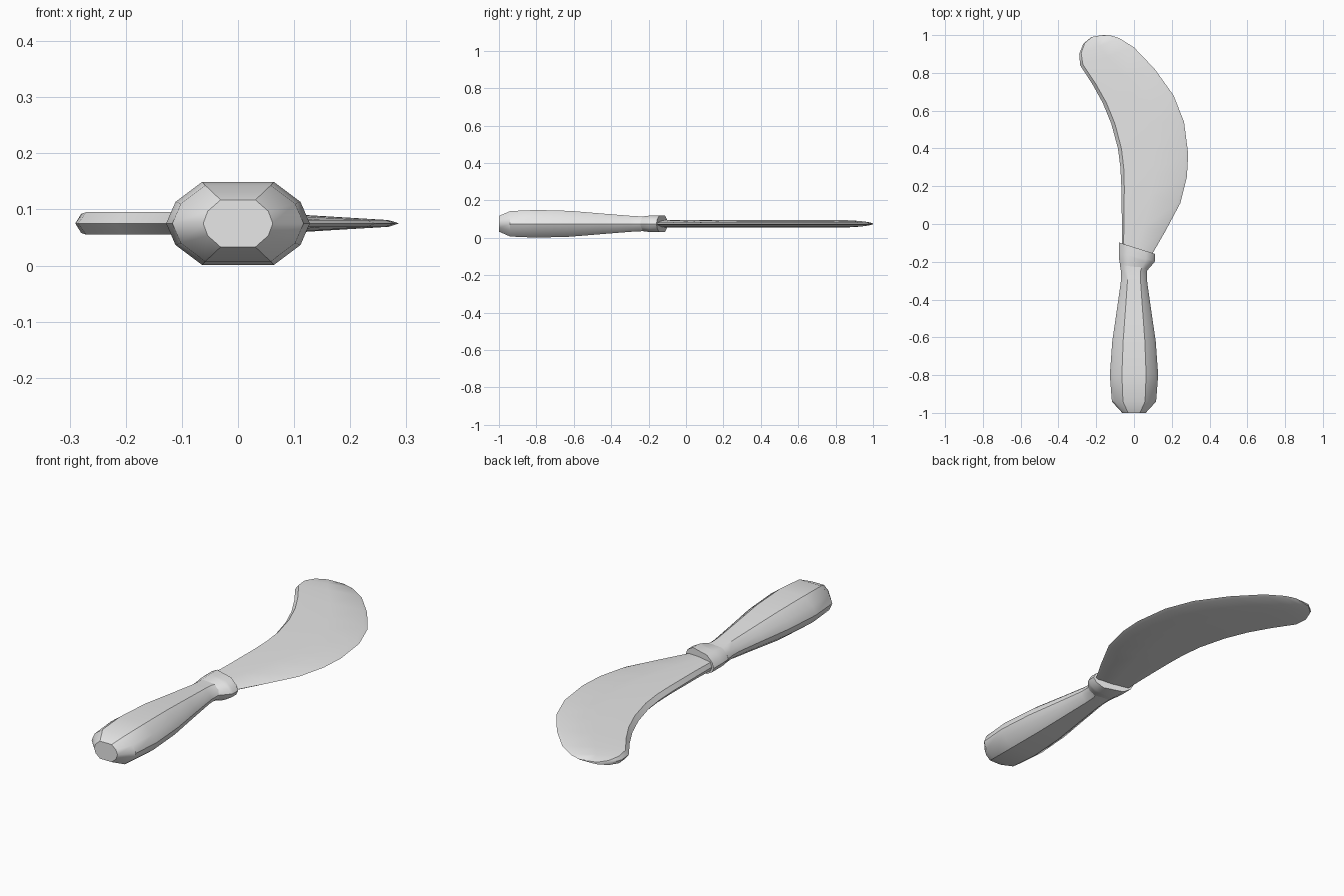
import bpy, bmesh, math
from mathutils import Vector

cube = bpy.data.objects.get("Cube")
if cube:
    bpy.data.objects.remove(cube, do_unlink=True)

MID_Z = 0.075

grey = bpy.data.materials.new("light grey")
grey.use_nodes = True
colour = (0.8, 0.8, 0.8, 1)
grey.diffuse_color = colour
grey.node_tree.nodes["Principled BSDF"].inputs["Base Color"].default_value = colour


def loft(name, rings, angle):
    """Skin a list of equal-length closed rings and cap both ends."""
    bm = bmesh.new()
    loops = [[bm.verts.new(p) for p in ring] for ring in rings]
    n = len(loops[0])
    for a, b in zip(loops, loops[1:]):
        for i in range(n):
            j = (i + 1) % n
            bm.faces.new((a[i], a[j], b[j], b[i]))
    bm.faces.new(loops[0])
    bm.faces.new(loops[-1])
    bmesh.ops.recalc_face_normals(bm, faces=bm.faces)
    mesh = bpy.data.meshes.new(name)
    bm.to_mesh(mesh)
    bm.free()
    mesh.materials.append(grey)
    obj = bpy.data.objects.new(name, mesh)
    bpy.context.collection.objects.link(obj)
    bpy.ops.object.select_all(action='DESELECT')
    obj.select_set(True)
    bpy.context.view_layer.objects.active = obj
    bpy.ops.object.shade_smooth_by_angle(angle=math.radians(angle))
    return obj


# Ten-sided grip section, as fractions of half width and half height
quarter = [(1, 0), (0.87, 0.52), (0.5, 1)]
upper = quarter + [(-x, z) for x, z in reversed(quarter)]
section = upper + [(x, -z) for x, z in reversed(upper[1:-1])]


def grip_ring(y, x_mid, half_w, half_h, slope=0):
    """One grip section; slope slants it across the width."""
    return [(x_mid + x * half_w, y + slope * x, MID_Z + z * half_h) for x, z in section]


# Handle: chamfered butt, swelling grip, narrow neck
handle = [
    (-1.0, 0, 0.062, 0.042), (-0.94, 0, 0.117, 0.068), (-0.8, 0, 0.128, 0.074),
    (-0.62, 0, 0.115, 0.069), (-0.45, 0, 0.09, 0.055), (-0.3, 0, 0.069, 0.043),
    (-0.25, 0, 0.069, 0.04), (-0.215, 0.005, 0.08, 0.039),
]
loft("handle", [grip_ring(*s) for s in handle], 35)

# Slanted collar between handle and blade
collar = [
    (-0.235, 0, 0.071, 0.038, -0.01), (-0.2, 0.014, 0.092, 0.043, -0.005),
    (-0.175, 0.016, 0.095, 0.045, -0.02), (-0.128, 0.016, 0.095, 0.045, -0.03),
]
loft("collar", [grip_ring(*s) for s in collar], 35)

# Blade: spine point, edge point and thickness factor, from collar to tip
blade = [
    ((-0.065, -0.15), (0.09, -0.17), 1), ((-0.064, 0), (0.165, -0.04), 1),
    ((-0.067, 0.2), (0.245, 0.11), 1), ((-0.072, 0.3), (0.28, 0.25), 1),
    ((-0.085, 0.4), (0.287, 0.37), 1), ((-0.12, 0.53), (0.265, 0.54), 1),
    ((-0.165, 0.64), (0.21, 0.68), 1), ((-0.22, 0.74), (0.11, 0.82), 1),
    ((-0.285, 0.84), (0, 0.935), 1), ((-0.29, 0.9), (-0.08, 0.985), 0.85),
    ((-0.268, 0.955), (-0.13, 1.0), 0.55), ((-0.225, 0.99), (-0.17, 1.0), 0.25),
]
# Half thickness across the blade: bevelled spine tapering to a thin edge
taper = [(0.05, 0.02), (0.5, 0.016), (0.95, 0.006)]


def blade_ring(spine, edge, factor):
    a, b = Vector(spine), Vector(edge)
    across = [(0, 0)] + taper + [(1, 0)] + [(t, -h) for t, h in reversed(taper)]
    return [(*a.lerp(b, t), MID_Z + h * factor) for t, h in across]


loft("blade", [blade_ring(*s) for s in blade], 35)
